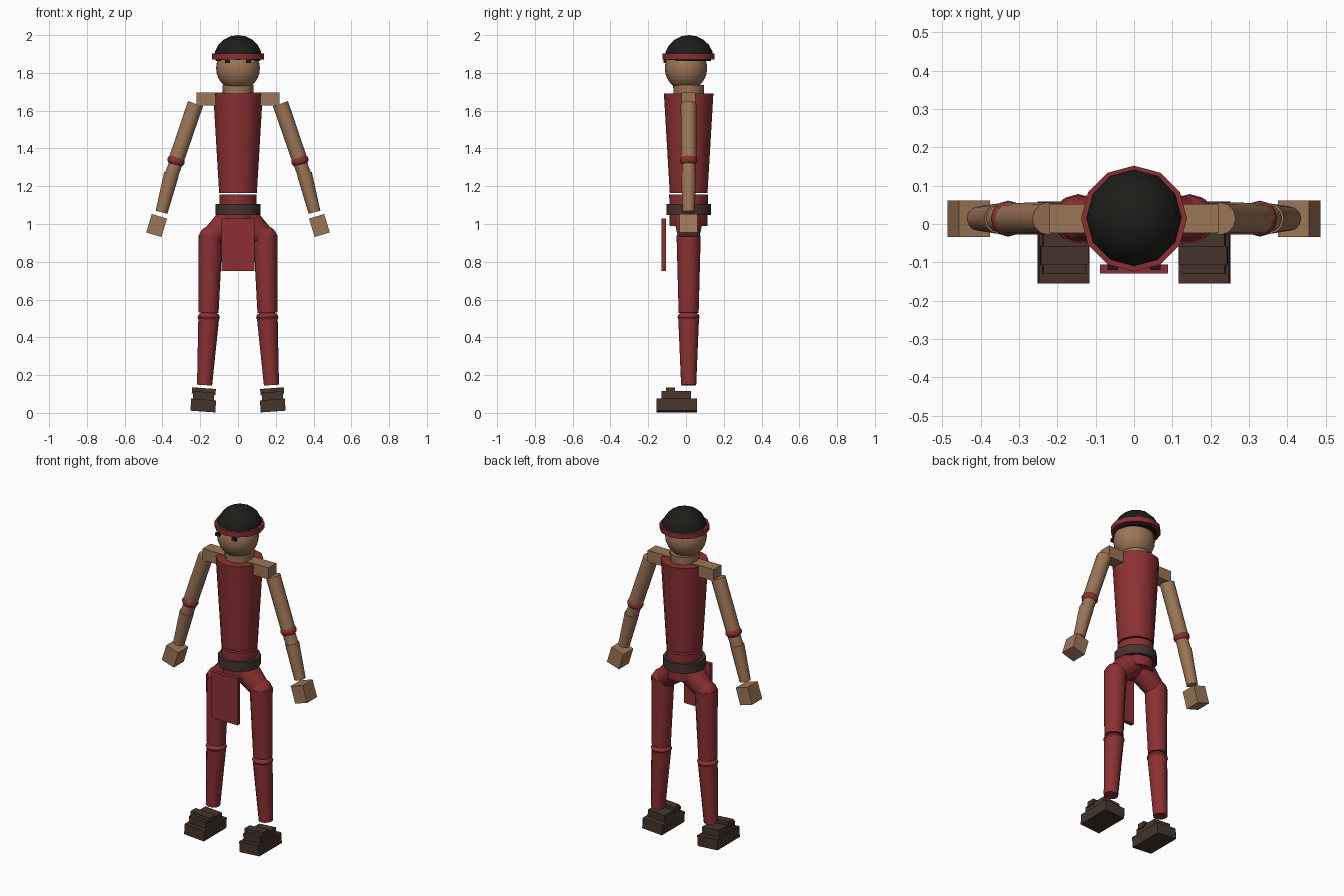
import bpy, bmesh, math
from mathutils import Vector, Matrix

if "Cube" in bpy.data.objects:
    bpy.data.objects.remove(bpy.data.objects["Cube"])

YC = 0.014  # depth of the body's centre line


def material(name, rgb):
    m = bpy.data.materials.new(name)
    m.diffuse_color = (*rgb, 1)
    m.use_nodes = True
    m.node_tree.nodes["Principled BSDF"].inputs["Base Color"].default_value = m.diffuse_color
    return m


SKIN = material("skin", (0.33, 0.18, 0.095))
RED = material("red_cloth", (0.26, 0.03, 0.033))
BROWN = material("dark_leather", (0.06, 0.035, 0.025))
BLACK = material("black_hair", (0.012, 0.012, 0.01))


def finish(name, bm, mat, matrix, smooth=True):
    me = bpy.data.meshes.new(name)
    bm.to_mesh(me)
    bm.free()
    me.transform(matrix)
    ob = bpy.data.objects.new(name, me)
    bpy.context.collection.objects.link(ob)
    me.materials.append(mat)
    if smooth:
        bpy.ops.object.select_all(action='DESELECT')
        ob.select_set(True)
        bpy.context.view_layer.objects.active = ob
        bpy.ops.object.shade_smooth_by_angle(angle=math.radians(32))
    return ob


def limb(name, a, b, ra, rb, mat, sides=12, sx=1.0):
    """Tapered cylinder from a (radius ra) to b (radius rb)."""
    a, b = Vector(a), Vector(b)
    d = a - b
    bm = bmesh.new()
    bmesh.ops.create_cone(bm, cap_ends=True, segments=sides, radius1=rb,
                          radius2=ra, depth=d.length)
    tilt = Vector((0, 0, 1)).rotation_difference(d.normalized()).to_matrix().to_4x4()
    return finish(name, bm, mat, Matrix.Translation((a + b) / 2) @ tilt
                  @ Matrix.Diagonal((sx, 1, 1, 1)))


def ball(name, c, size, mat, u=12, v=8, tilt=0, cut=False):
    bm = bmesh.new()
    bmesh.ops.create_uvsphere(bm, u_segments=u, v_segments=v, radius=1)
    if cut:  # keep the upper half
        geom = bm.verts[:] + bm.edges[:] + bm.faces[:]
        bmesh.ops.bisect_plane(bm, geom=geom, plane_co=(0, 0, 0),
                               plane_no=(0, 0, 1), clear_inner=True)
        bmesh.ops.holes_fill(bm, edges=[e for e in bm.edges if e.is_boundary])
    return finish(name, bm, mat, Matrix.Translation(c)
                  @ Matrix.Rotation(math.radians(tilt), 4, 'Y')
                  @ Matrix.Diagonal((*size, 1)))


def box(name, c, size, mat, tilt=0):
    bm = bmesh.new()
    bmesh.ops.create_cube(bm, size=1)
    return finish(name, bm, mat, Matrix.Translation(c)
                  @ Matrix.Rotation(math.radians(tilt), 4, 'Y')
                  @ Matrix.Diagonal((*size, 1)), smooth=False)


def post(name, top, bottom, rt, rb, mat, sides=12, sx=1.0):
    return limb(name, (0, YC, top), (0, YC, bottom), rt, rb, mat, sides, sx)


# Head, hair and headband
ball("head", (0, 0.0, 1.825), (0.116, 0.112, 0.118), SKIN, 20, 14)
ball("hair_cap", (0, 0.016, 1.875), (0.128, 0.13, 0.125), BLACK, 12, 10, cut=True)
post("hair_edge", 1.885, 1.862, 0.122, 0.117, BLACK)
post("headband", 1.902, 1.872, 0.138, 0.138, RED)
post("neck", 1.735, 1.67, 0.082, 0.08, SKIN)

# Torso, waist, belt and front flap
post("torso", 1.69, 1.165, 0.131, 0.1, RED)
post("waist", 1.155, 0.99, 0.103, 0.1, RED, sx=0.96).data.transform(Matrix.Identity(4))
post("belt", 1.105, 1.048, 0.118, 0.118, BROWN)
box("front_flap", (0, -0.117, 0.89), (0.176, 0.024, 0.28), RED)
box("shoulder_bar", (0, YC, 1.662), (0.44, 0.075, 0.07), SKIN)

for s, side in ((-1, "left"), (1, "right")):
    def p(x, z, y=YC):
        return (s * x, y, z)

    box(side + "_eye", p(0.055, 1.861, -0.113), (0.027, 0.014, 0.018), BLACK)

    # Arm
    limb(side + "_upper_arm", p(0.225, 1.637), p(0.325, 1.344), 0.042, 0.041, SKIN)
    ball(side + "_elbow_band", p(0.328, 1.335), (0.047, 0.047, 0.032), RED, tilt=-s * 18)
    limb(side + "_elbow", p(0.330, 1.32), p(0.363, 1.23), 0.036, 0.036, SKIN)
    limb(side + "_forearm", p(0.352, 1.265), p(0.405, 1.062), 0.04, 0.032, SKIN)
    box(side + "_hand", p(0.431, 0.992), (0.084, 0.095, 0.102), SKIN, -s * 17)

    # Hip and leg
    limb(side + "_hip", p(0.03, 1.03), p(0.135, 0.935), 0.078, 0.058, RED)
    ball(side + "_thigh_joint", p(0.145, 0.927), (0.063, 0.063, 0.063), RED)
    limb(side + "_thigh", p(0.145, 0.94), p(0.156, 0.53), 0.064, 0.053, RED)
    ball(side + "_knee", p(0.155, 0.507), (0.059, 0.059, 0.032), RED)
    limb(side + "_shin", p(0.155, 0.505), p(0.177, 0.147), 0.055, 0.04, RED)

    # Stepped shoe
    box(side + "_shoe_sole", p(0.184, 0.039, -0.048), (0.132, 0.214, 0.064), BROWN, -s * 4)
    box(side + "_shoe_middle", p(0.182, 0.09, -0.052), (0.112, 0.155, 0.042), BROWN, -s * 4)
    box(side + "_shoe_toe_strap", p(0.181, 0.115, -0.082), (0.126, 0.05, 0.032), BROWN, -s * 4)
